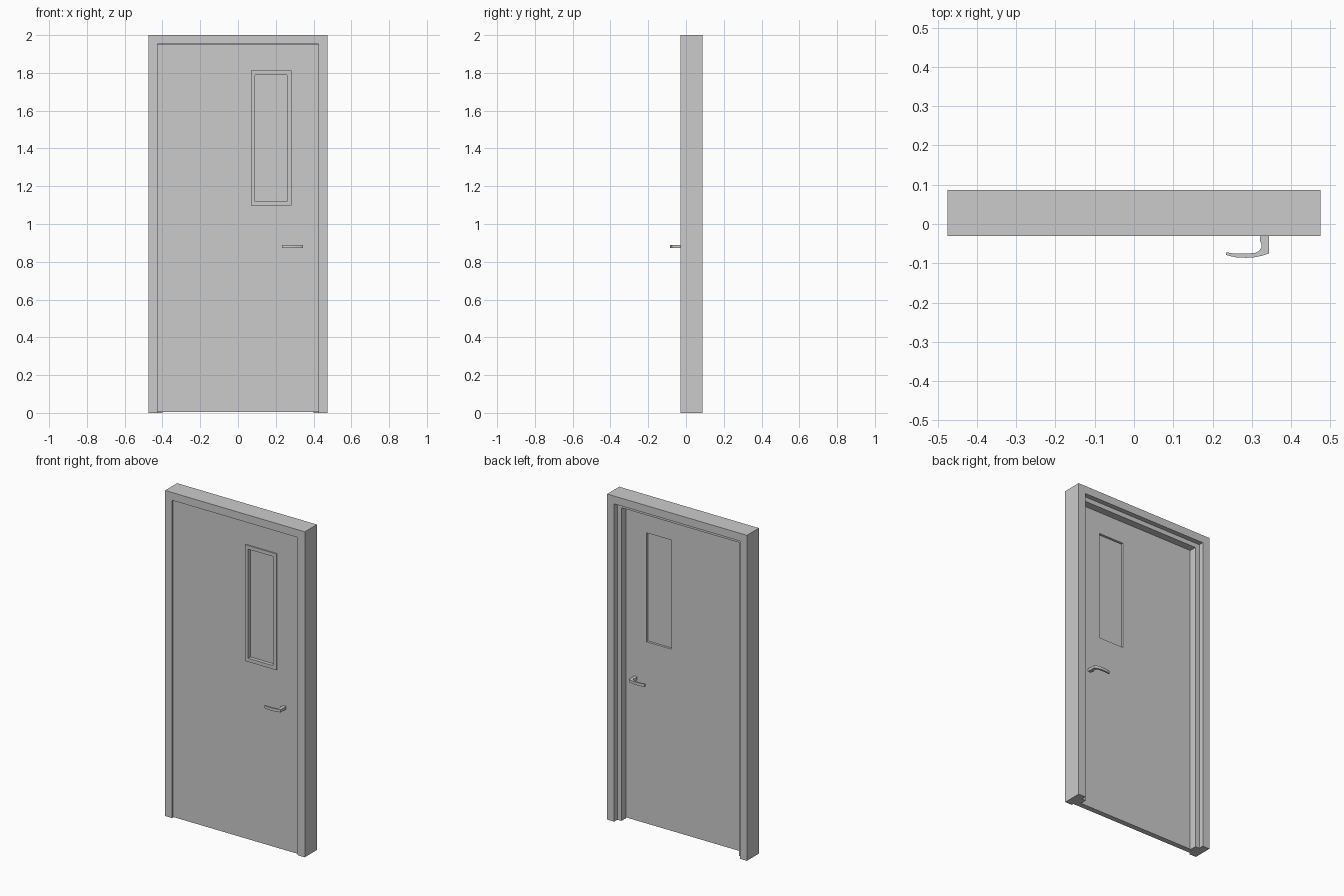
import bpy, bmesh

cube = bpy.data.objects.get("Cube")
if cube:
    bpy.data.objects.remove(cube, do_unlink=True)

grey = bpy.data.materials.new("plain_grey")
grey.use_nodes = True
colour = (0.6, 0.6, 0.6, 1)
grey.diffuse_color = colour
grey.node_tree.nodes["Principled BSDF"].inputs["Base Color"].default_value = colour

HALF_W, HEIGHT = 0.475, 2.0
DOOR_FRONT, DOOR_BACK = -0.022, 0.011


def finish(name, bm):
    bmesh.ops.recalc_face_normals(bm, faces=bm.faces)
    mesh = bpy.data.meshes.new(name)
    bm.to_mesh(mesh)
    bm.free()
    mesh.materials.append(grey)
    obj = bpy.data.objects.new(name, mesh)
    bpy.context.scene.collection.objects.link(obj)
    return obj


def bridge(bm, a, b):
    """Join two closed loops of vertices with quads."""
    n = len(a)
    for i in range(n):
        j = (i + 1) % n
        bm.faces.new((a[i], a[j], b[j], b[i]))


def rectangle(bm, rect, y):
    x0, x1, z0, z1 = rect
    return [bm.verts.new((x, y, z)) for x, z in ((x0, z0), (x1, z0), (x1, z1), (x0, z1))]


def panel(name, rect, y0, y1, hole=None):
    """Flat slab facing the front, with an optional rectangular opening."""
    bm = bmesh.new()
    front, back = rectangle(bm, rect, y0), rectangle(bm, rect, y1)
    bridge(bm, front, back)
    if hole:
        hole_front, hole_back = rectangle(bm, hole, y0), rectangle(bm, hole, y1)
        bridge(bm, hole_front, hole_back)
        bridge(bm, front, hole_front)
        bridge(bm, back, hole_back)
    else:
        bm.faces.new(front)
        bm.faces.new(back)
    return finish(name, bm)


# Frame: rebated section (inset, depth) swept up, across and down with mitres
section = [(0, -0.03), (0.048, -0.03), (0.048, 0.012), (0.076, 0.012),
           (0.076, 0.057), (0.048, 0.057), (0.048, 0.087), (0, 0.087)]
bm = bmesh.new()
rings = []
for side, at_top in ((-1, False), (-1, True), (1, True), (1, False)):
    rings.append([bm.verts.new((side * (HALF_W - o), y, HEIGHT - o if at_top else 0))
                  for o, y in section])
for a, b in zip(rings, rings[1:]):
    bridge(bm, a, b)
bm.faces.new(rings[0])
bm.faces.new(rings[-1])
finish("door_frame", bm)

# Door leaf with window opening, raised front trim and pane
window = (0.09, 0.26, 1.12, 1.79)
rim = 0.022
trim = (window[0] - rim, window[1] + rim, window[2] - rim, window[3] + rim)
panel("door_leaf", (-0.425, 0.425, 0.004, 1.95), DOOR_FRONT, DOOR_BACK, window)
panel("window_trim", trim, -0.03, DOOR_FRONT, window)
panel("window_pane", window, -0.008, -0.003)

# Lever handles: plan outline (x, distance from door) extruded vertically
outline = [(0.343, 0), (0.343, 0.053), (0.325, 0.059), (0.305, 0.063), (0.285, 0.064),
           (0.26, 0.063), (0.234, 0.057), (0.234, 0.05), (0.255, 0.053), (0.285, 0.053),
           (0.308, 0.052), (0.318, 0.047), (0.324, 0.038), (0.324, 0.028),
           (0.320, 0.02), (0.321, 0.01), (0.326, 0)]


def handle(name, door_y, direction):
    bm = bmesh.new()
    low, high = [[bm.verts.new((x, door_y + direction * d, z)) for x, d in outline]
                 for z in (0.872, 0.889)]
    bridge(bm, low, high)
    bm.faces.new(low)
    bm.faces.new(high)
    return finish(name, bm)


handle("front_handle", DOOR_FRONT, -1)
handle("back_handle", DOOR_BACK, 1)
